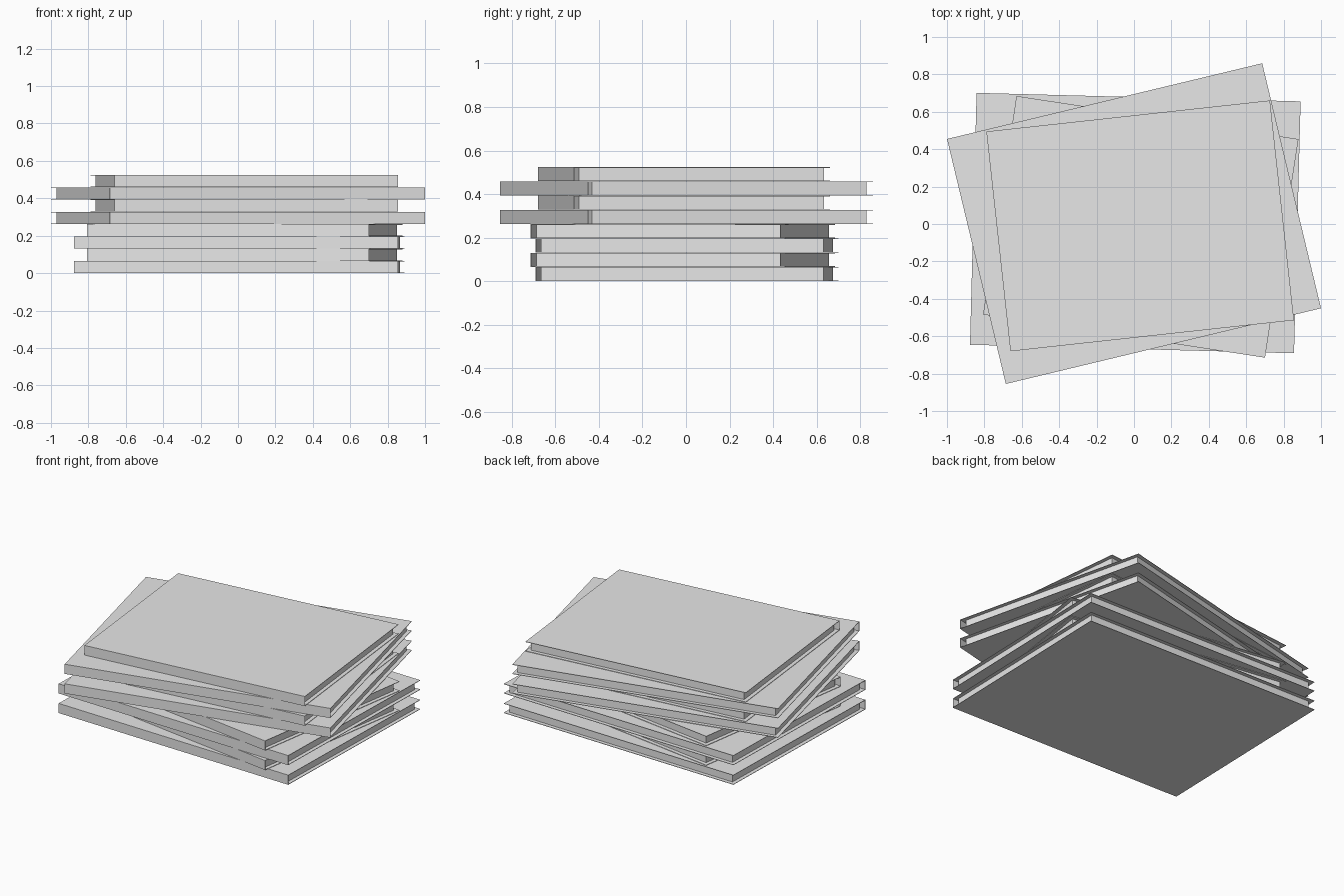
import bpy
import bmesh
from math import radians
from mathutils import Matrix

cube = bpy.data.objects.get("Cube")
if cube:
    bpy.data.objects.remove(cube, do_unlink=True)

grey = bpy.data.materials.new("plain grey")
grey.use_nodes = True
grey.diffuse_color = (0.8, 0.8, 0.8, 1)
grey.node_tree.nodes["Principled BSDF"].inputs["Base Color"].default_value = (0.8, 0.8, 0.8, 1)

PITCH = 0.0656   # height of one book
BOARD = 0.003    # cover thickness
INSET = 0.025    # page block set back from the cover edges


def extrude_profile(name, profile, width, placement):
    """Extrude a (y, z) outline along x, centred, then place it."""
    bm = bmesh.new()
    face = bm.faces.new([bm.verts.new((-width / 2, y, z)) for y, z in profile])
    ext = bmesh.ops.extrude_face_region(bm, geom=[face])
    moved = [v for v in ext["geom"] if isinstance(v, bmesh.types.BMVert)]
    bmesh.ops.translate(bm, verts=moved, vec=(width, 0, 0))
    bmesh.ops.recalc_face_normals(bm, faces=bm.faces)
    mesh = bpy.data.meshes.new(name)
    bm.to_mesh(mesh)
    bm.free()
    mesh.materials.append(grey)
    obj = bpy.data.objects.new(name, mesh)
    obj.matrix_world = placement
    bpy.context.collection.objects.link(obj)


def book(index, width, depth, x, y, angle):
    place = Matrix.Translation((x, y, index * PITCH)) @ Matrix.Rotation(radians(angle), 4, "Z")
    h, t = PITCH - 0.001, BOARD
    front, back = -depth / 2, depth / 2
    # Cover: two boards joined by a flat spine at the front
    case = [(front, 0), (back, 0), (back, t), (front + t, t),
            (front + t, h - t), (back, h - t), (back, h), (front, h)]
    extrude_profile(f"book_{index + 1}_cover", case, width, place)
    # Page block, recessed on every side
    f, b = front + INSET, back - INSET
    pages = [(f, t), (b, t), (b, h - t), (f, h - t)]
    extrude_profile(f"book_{index + 1}_pages", pages, width - 2 * INSET, place)


LARGE = (1.733, 1.347)
SMALL = (1.525, 1.182)

# Lower four books, then the upper four turned the other way
lower = [(LARGE, 0.007, 0.005, -1.5), (SMALL, 0.036, -0.015, -8.7)]
upper = [(LARGE, 0.0, 0.002, 13.5), (SMALL, 0.033, -0.01, 6.25)]
for i, (size, x, y, angle) in enumerate(lower * 2 + upper * 2):
    book(i, *size, x, y, angle)
